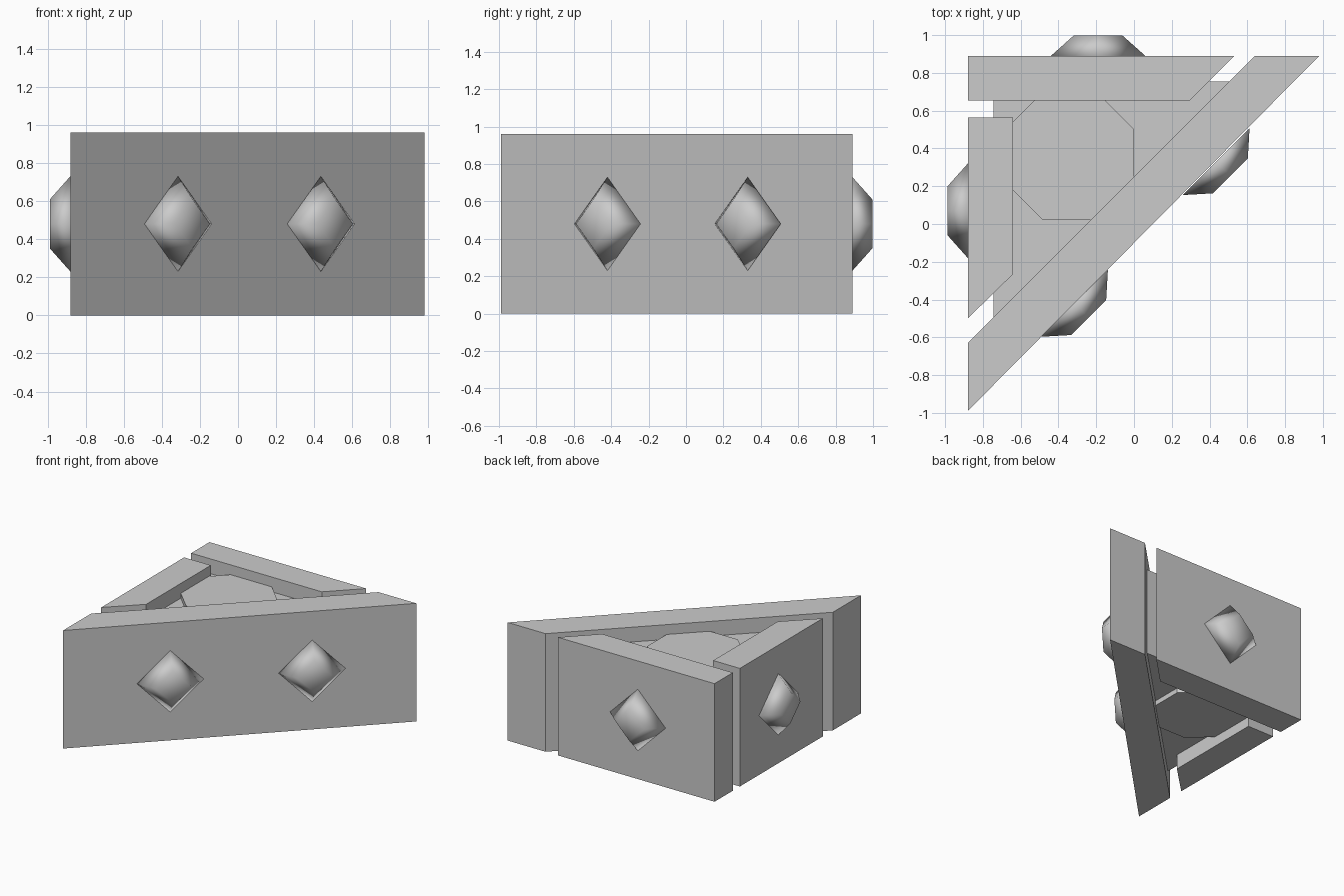
import bpy, bmesh, math
from mathutils import Vector

cube = bpy.data.objects.get("Cube")
if cube:
    bpy.data.objects.remove(cube, do_unlink=True)

HEIGHT = 0.96
MID = HEIGHT / 2

grey = bpy.data.materials.new("plain grey")
grey.use_nodes = True
grey.diffuse_color = (0.6, 0.6, 0.6, 1)
grey.node_tree.nodes["Principled BSDF"].inputs["Base Color"].default_value = (0.6, 0.6, 0.6, 1)


def add_object(name, bm, smooth=False):
    bmesh.ops.recalc_face_normals(bm, faces=bm.faces)
    mesh = bpy.data.meshes.new(name)
    bm.to_mesh(mesh)
    bm.free()
    for face in mesh.polygons:
        face.use_smooth = smooth
    mesh.materials.append(grey)
    obj = bpy.data.objects.new(name, mesh)
    bpy.context.collection.objects.link(obj)


def prism(name, outline, bottom, top):
    """Extrude a plan outline upward."""
    bm = bmesh.new()
    lower, upper = [[bm.verts.new((x, y, z)) for x, y in outline] for z in (bottom, top)]
    bm.faces.new(lower)
    bm.faces.new(upper)
    for i in range(len(outline)):
        bm.faces.new((lower[i - 1], lower[i], upper[i], upper[i - 1]))
    add_object(name, bm)


def stud(name, x, y, outward):
    """Blunt four-sided diamond standing out from a wall."""
    normal = Vector(outward).normalized()
    up = Vector((0, 0, 1))
    side = up.cross(normal)
    centre = Vector((x, y, MID))
    bm = bmesh.new()
    base, tip = [[bm.verts.new(centre + normal * out + d * reach) for d in (side, up, -side, -up)]
                 for reach, out in ((0.25, 0), (0.13, 0.107))]
    bm.faces.new(base)
    bm.faces.new(tip)
    for i in range(4):
        bm.faces.new((base[i - 1], base[i], tip[i], tip[i - 1]))
    add_object(name, bm, smooth=True)


# Three outer walls with mitred gaps
prism("diagonal_wall", [(-0.88, -0.99), (0.98, 0.89), (0.64, 0.89), (-0.88, -0.63)], 0, HEIGHT)
prism("back_wall", [(-0.88, 0.89), (-0.88, 0.655), (0.295, 0.655), (0.53, 0.89)], 0, HEIGHT)
prism("side_wall", [(-0.88, 0.565), (-0.88, -0.5), (-0.64, -0.265), (-0.64, 0.565)], 0, HEIGHT)

# Recessed triangular core and the octagon that stands just proud of it
prism("core", [(-0.745, 0.755), (-0.745, -0.68), (0.68, 0.755)], 0.12, HEIGHT - 0.12)
radius = 0.34 / math.cos(math.pi / 8)
octagon = [(-0.34 + radius * math.cos(a), 0.36 + radius * math.sin(a))
           for a in (math.pi / 8 + i * math.pi / 4 for i in range(8))]
prism("octagon_hub", octagon, 0.08, HEIGHT - 0.08)

# Diamond studs on the outside of each wall
for label, x in (("right", -0.315), ("left", 0.435)):
    stud("diagonal_stud_" + label, x, x - 0.105, (1, -1, 0))
stud("back_stud", -0.19, 0.89, (0, 1, 0))
stud("side_stud", -0.88, 0.07, (-1, 0, 0))
